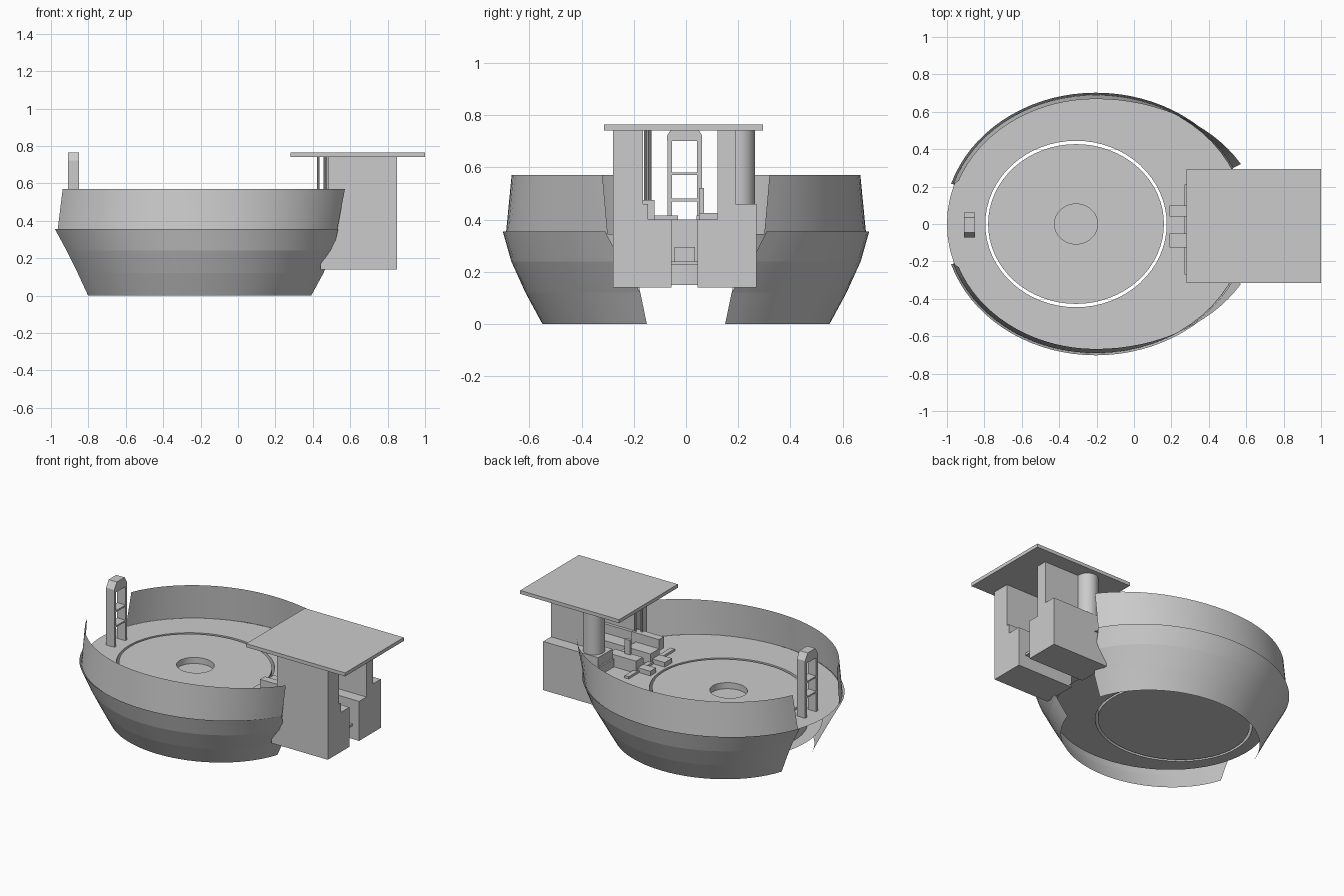
import bpy, bmesh
from math import sin, cos, pi, asin

if "Cube" in bpy.data.objects:
    bpy.data.objects.remove(bpy.data.objects["Cube"])


def make(name, verts, faces, smooth=False):
    me = bpy.data.meshes.new(name)
    me.from_pydata(verts, [], faces)
    bm = bmesh.new()
    bm.from_mesh(me)
    bmesh.ops.recalc_face_normals(bm, faces=bm.faces)
    bm.to_mesh(me)
    bm.free()
    ob = bpy.data.objects.new(name, me)
    bpy.context.collection.objects.link(ob)
    if smooth:
        bpy.ops.object.select_all(action='DESELECT')
        ob.select_set(True)
        bpy.context.view_layer.objects.active = ob
        bpy.ops.object.shade_smooth_by_angle(angle=0.4)
    return ob


def box(name, x0, x1, y0, y1, z0, z1):
    v = [(x, y, z) for x in (x0, x1) for y in (y0, y1) for z in (z0, z1)]
    return make(name, v, [(0, 1, 3, 2), (4, 6, 7, 5), (0, 4, 5, 1),
                          (2, 3, 7, 6), (0, 2, 6, 4), (1, 5, 7, 3)])


def prism(name, pts, x0, x1):
    """Extrude a (y, z) outline along x."""
    n = len(pts)
    v = [(x0, y, z) for y, z in pts] + [(x1, y, z) for y, z in pts]
    f = [tuple(range(n)), tuple(range(n, 2 * n))]
    f += [(i, (i + 1) % n, (i + 1) % n + n, i + n) for i in range(n)]
    return make(name, v, f)


def cylinder(name, x, y, r, z0, z1, n=24):
    v = [(x + r * cos(2 * pi * i / n), y + r * sin(2 * pi * i / n), z)
         for z in (z0, z1) for i in range(n)]
    f = [tuple(range(n)), tuple(range(n, 2 * n))]
    f += [(i, (i + 1) % n, (i + 1) % n + n, i + n) for i in range(n)]
    return make(name, v, f, n > 12)


def rings(name, loops, start_cap=False, end_cap=False, n=64):
    """Bridge ellipses given as (centre x, radius x, radius y, z)."""
    v = [(c + a * cos(2 * pi * i / n), b * sin(2 * pi * i / n), z)
         for c, a, b, z in loops for i in range(n)]
    f = [(k * n + i, k * n + (i + 1) % n, (k + 1) * n + (i + 1) % n, (k + 1) * n + i)
         for k in range(len(loops) - 1) for i in range(n)]
    if start_cap:
        f.append(tuple(range(n)))
    if end_cap:
        f.append(tuple(range((len(loops) - 1) * n, len(loops) * n)))
    return make(name, v, f, True)


def shell(name, levels, side, n=32):
    """Half hull of separate strakes; level = z, left a, right a, b, left y, right y."""
    rows = []
    for z, al, ar, b, yl, yr in levels:
        t0, t1 = asin(yr / b), pi - asin(yl / b)
        ts = [t0 + (t1 - t0) * i / n for i in range(n + 1)]
        rows.append([(-.205 + (ar if cos(t) > 0 else al) * cos(t), side * b * sin(t), z)
                     for t in ts])
    m = n + 1
    v, f = [], []
    for lo, hi in zip(rows, rows[1:]):
        k = len(v)
        v += lo + hi
        f += [(k + i, k + i + 1, k + m + i + 1, k + m + i) for i in range(n)]
    return make(name, v, f, True)


# Hull: lower bowl and separate upper bulwark on both sides
lower = [(0, .62, .62, .55, .15, .15), (.12, .68, .69, .615, .175, .175),
         (.24, .745, .77, .67, .20, .25), (.355, .812, .825, .702, .215, .31)]
upper = [(.345, .80, .815, .69, .215, .30), (.57, .78, .885, .668, .23, .32)]
for label, s in (("front", -1), ("back", 1)):
    shell(label + "_hull", lower, s)
    shell(label + "_bulwark", upper, s)

# Deck with a deep open slot around the turntable drum
D, U = .345, .15
rings("deck", [(-.2, .80, .69, D), (-.31, .485, .445, D),
               (-.31, .485, .445, U), (-.205, .665, .605, U)])
rings("turntable", [(-.31, .47, .427, U), (-.31, .47, .427, D), (-.31, .115, .107, D),
                    (-.31, .115, .107, D - .04)], True, True)

# Ladder arch at the bow
for label, y in (("front", -.062), ("back", .052)):
    box(label + "_ladder_post", -.91, -.85, y - .009, y + .009, D, .71)
for i, z in enumerate((.475, .575)):
    box("ladder_rung_%d" % i, -.91, -.85, -.06, .05, z - .005, z + .005)
prism("ladder_top", [(-.072, .70), (.062, .70), (.062, .722), (.035, .765),
                     (-.045, .765), (-.072, .722)], -.91, -.85)

# Cabin: lower pedestals, upper walls and roof
box("front_pedestal", .44, .85, -.28, -.055, .14, .40)
box("back_pedestal", .44, .85, .045, .27, .14, .40)
box("front_ledge", .48, .85, -.28, -.145, .40, .46)
box("back_ledge", .45, .85, .12, .27, .40, .46)
box("front_cabin_wall", .48, .85, -.28, -.165, .46, .742)
box("back_cabin_wall", .57, .85, .12, .19, .46, .742)
cylinder("back_column", .53, .20, .065, .46, .742)
box("roof", .28, 1.0, -.315, .295, .742, .765)

# Walkway between the pedestals
box("cabin_floor", .45, .80, -.055, .045, .225, .24)
box("floor_step", .62, .68, -.045, .035, .24, .295)
box("floor_panel", .45, .47, -.055, .045, .24, .40)

# Steps and controls facing the deck
for label, y0, y1 in (("front", -.125, -.05), ("back", .04, .10)):
    box(label + "_foot_step", .19, .28, y0, y1, D, .375)
    box(label + "_step", .28, .45, y0, y1 + .02, D, .415)
box("front_console", .28, .48, -.17, -.12, .40, .475)
box("back_console", .28, .48, .05, .12, .40, .425)
box("control_stand", .36, .40, .05, .068, .42, .52)
box("threshold", .27, .30, -.27, .21, D, .36)
for i, (x, y) in enumerate(((.43, -.155), (.465, -.138))):
    cylinder("roof_pole_%d" % i, x, y, .007, .46, .742, 10)
